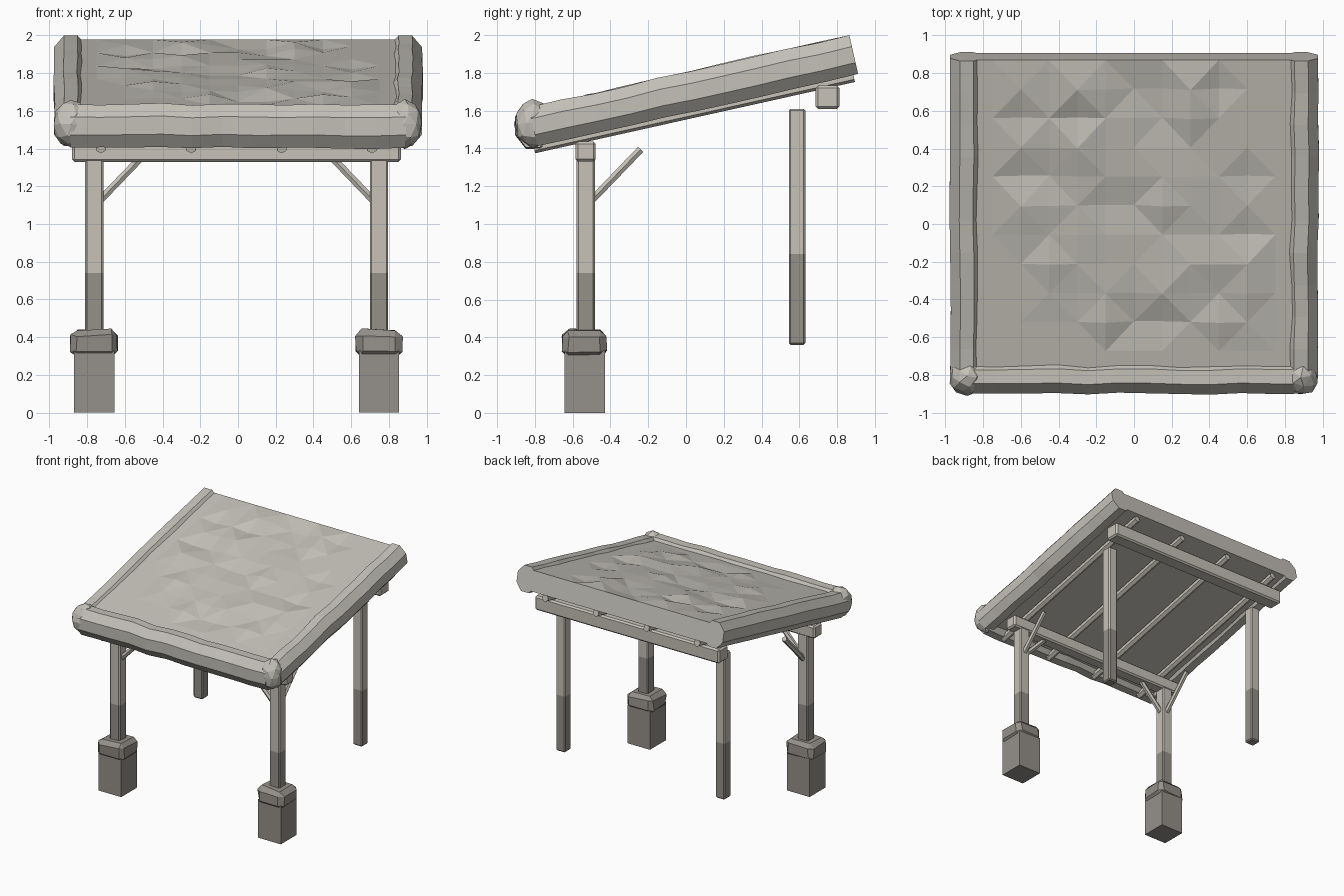
import bpy, bmesh, math, random
from mathutils import Vector

if "Cube" in bpy.data.objects:
    bpy.data.objects.remove(bpy.data.objects["Cube"])

random.seed(7)


def material(name, rgb):
    m = bpy.data.materials.new(name)
    m.diffuse_color = (*rgb, 1)
    m.use_nodes = True
    m.node_tree.nodes["Principled BSDF"].inputs["Base Color"].default_value = m.diffuse_color
    return m


WOOD = material("pale wood", (0.57, 0.54, 0.48))
DARK = material("dark wet wood", (0.30, 0.28, 0.25))
STONE = material("grey stone", (0.30, 0.28, 0.255))
ROOF = material("pale thatch", (0.55, 0.53, 0.48))


def finish(bm, name, *mats):
    bmesh.ops.recalc_face_normals(bm, faces=bm.faces)
    me = bpy.data.meshes.new(name)
    bm.to_mesh(me)
    bm.free()
    for m in mats:
        me.materials.append(m)
    ob = bpy.data.objects.new(name, me)
    bpy.context.collection.objects.link(ob)
    return ob


def jitter(verts, amount):
    for v in verts:
        v.co += Vector([random.uniform(-amount, amount) for _ in range(3)])


def box(name, x, y, z, mats, bevel=0.0, split=None, rough=0.0, segments=1):
    """Box from (min, max) ranges; faces below split get the second material."""
    bm = bmesh.new()
    bmesh.ops.create_cube(bm, size=1)
    for v in bm.verts:
        v.co = [(r[0] + r[1]) / 2 + c * (r[1] - r[0]) for c, r in zip(v.co, (x, y, z))]
    if bevel:
        bmesh.ops.bevel(bm, geom=bm.edges[:], offset=bevel, segments=segments,
                        profile=0.5, affect='EDGES')
    if rough:
        jitter(bm.verts, rough)
    if split is not None:
        bmesh.ops.bisect_plane(bm, geom=bm.verts[:] + bm.edges[:] + bm.faces[:],
                               plane_co=(0, 0, split), plane_no=(0, 0, 1))
        for f in bm.faces:
            f.material_index = int(f.calc_center_median().z < split)
    return finish(bm, name, *mats)


def tube(name, a, b, ru, rv, sides, mat, segs=1, rough=0.0, phase=0.0):
    """Faceted pole from a to b; ru is the sideways radius, rv the upright one."""
    a, b = Vector(a), Vector(b)
    d = (b - a).normalized()
    u = d.cross(Vector((0, 0, 1))).normalized()
    w = u.cross(d)
    bm = bmesh.new()
    rings = []
    for i in range(segs + 1):
        c = a.lerp(b, i / segs)
        k = rough if 0 < i < segs else 0
        off = u * random.uniform(-k, k) + w * random.uniform(-k, k)
        s = 1 + random.uniform(-k, k) * 5
        rings.append([bm.verts.new(c + off
                      + u * ru * s * math.cos(phase + math.tau * j / sides)
                      + w * rv * s * math.sin(phase + math.tau * j / sides))
                      for j in range(sides)])
    for p, q in zip(rings, rings[1:]):
        for j in range(sides):
            n = (j + 1) % sides
            bm.faces.new((p[j], p[n], q[n], q[j]))
    bm.faces.new(rings[0])
    bm.faces.new(rings[-1])
    return finish(bm, name, mat)


def around(c, h):
    return (c - h, c + h)


# Posts, footings and braces, left and right
for side, tag in ((-1, "left"), (1, "right")):
    x = -0.0075 + side * 0.755
    box("front_post_" + tag, around(x, 0.048), around(-0.531, 0.048), (0.38, 1.36),
        (WOOD, DARK), 0.009, 0.74)
    box("back_post_" + tag, around(x, 0.044), around(0.588, 0.044), (0.36, 1.61),
        (WOOD, DARK), 0.010, 0.84)
    box("footing_" + tag, around(x, 0.107), around(-0.535, 0.107), (0, 0.33), (STONE,))
    box("footing_cap_" + tag, around(x, 0.122), around(-0.537, 0.115), (0.295, 0.44),
        (STONE,), 0.032, rough=0.007)
    inner = x - side * 0.03
    tube("side_brace_" + tag, (inner, -0.531, 1.125), (inner - side * 0.25, -0.531, 1.385),
         0.022, 0.022, 6, WOOD)
    tube("back_brace_" + tag, (x, -0.50, 1.125), (x, -0.24, 1.395), 0.022, 0.022, 6, WOOD)

# Cross beams
box("front_beam", (-0.88, 0.865), (-0.585, -0.478), (1.33, 1.437), (WOOD,), 0.013)
box("back_beam", (-0.88, 0.865), (0.685, 0.812), (1.61, 1.732), (WOOD,), 0.013)

# Rafters under the roof
for i in range(4):
    x = -0.727 + i * 0.479
    tube("rafter_%d" % (i + 1), (x, -0.805, 1.403), (x, 0.888, 1.780), 0.029, 0.029, 6,
         WOOD, phase=math.pi / 6)

# Sloping roof slab with a lumpy top
ANGLE = math.atan(0.225)
ALONG = Vector((0, math.cos(ANGLE), math.sin(ANGLE)))
UP = Vector((0, -math.sin(ANGLE), math.cos(ANGLE)))
FRONT = Vector((0, -0.81, 1.515))
LENGTH = 1.698 / math.cos(ANGLE)
NX, NY = 12, 11
bm = bmesh.new()
top, low = [], []
for j in range(NY + 1):
    for i in range(NX + 1):
        base = FRONT + Vector((-0.90 + 1.80 * i / NX, 0, 0)) + ALONG * (LENGTH * j / NY)
        inside = 1 < i < NX - 1 and 1 < j < NY
        lump = random.choice((0, 0, 0, 0.022, -0.018, 0.008)) if inside else 0
        top.append(bm.verts.new(base + UP * (0.083 + lump)))
        low.append(bm.verts.new(base - UP * 0.085))
W = NX + 1
for j in range(NY):
    for i in range(NX):
        q = (j * W + i, j * W + i + 1, (j + 1) * W + i + 1, (j + 1) * W + i)
        bm.faces.new([low[k] for k in q])
        if (i + j) % 2:
            q = q[1:] + q[:1]
        bm.faces.new([top[q[k]] for k in (0, 1, 2)])
        bm.faces.new([top[q[k]] for k in (0, 2, 3)])
rim = [i for i in range(W)] + [j * W + NX for j in range(1, NY + 1)]
rim += [NY * W + i for i in range(NX - 1, -1, -1)] + [j * W for j in range(NY - 1, 0, -1)]
for a, b in zip(rim, rim[1:] + rim[:1]):
    bm.faces.new((top[a], top[b], low[b], low[a]))
finish(bm, "roof_slab", ROOF)

# Rolled edges: two sides and the front
EIGHTH = math.pi / 8
R = 1 / math.cos(EIGHTH)
for side, tag in ((-1, "left"), (1, "right")):
    start = FRONT + Vector((side * 0.887, 0, 0))
    tube("side_roll_" + tag, start, start + ALONG * LENGTH, 0.088 * R, 0.105 * R, 8,
         ROOF, 10, 0.005, EIGHTH)
tube("front_roll", (-0.89, -0.81, 1.52), (0.89, -0.81, 1.52), 0.09 * R, 0.115 * R, 8,
     ROOF, 11, 0.005, EIGHTH)

# Lumpy knobs at the front corners
for side, tag in ((-1, "left"), (1, "right")):
    bm = bmesh.new()
    bmesh.ops.create_icosphere(bm, subdivisions=2, radius=1)
    for v in bm.verts:
        v.co = Vector((side * 0.885 + v.co.x * 0.096, -0.81 + v.co.y * 0.098,
                       1.53 + v.co.z * 0.128))
    jitter(bm.verts, 0.006)
    finish(bm, "corner_knob_" + tag, ROOF)
